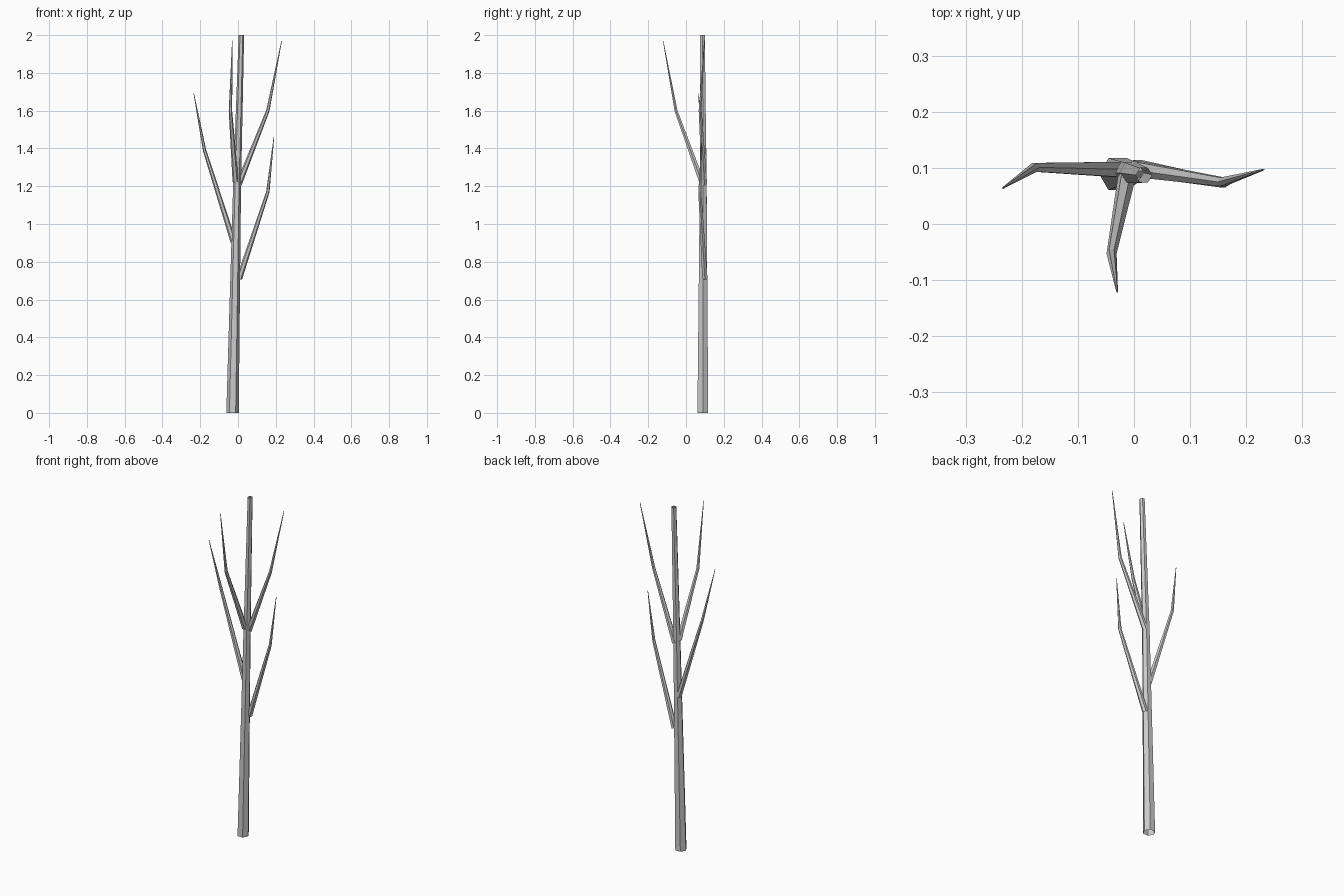
import bpy, bmesh, math
from mathutils import Vector

if "Cube" in bpy.data.objects:
    bpy.data.objects.remove(bpy.data.objects["Cube"])


def tapered_tube(name, points, radii, sides, flat_rings=False, cap=False):
    """Skin a faceted tube along a short path with one radius per point."""
    pts = [Vector(p) for p in points]
    bm = bmesh.new()
    rings = []
    for i, (p, r) in enumerate(zip(pts, radii)):
        d = (pts[min(i + 1, len(pts) - 1)] - pts[max(i - 1, 0)]).normalized()
        if flat_rings:
            d = Vector((0, 0, 1))
        u = Vector((1, 0, 0))
        u = (u - d * u.dot(d)).normalized()
        v = d.cross(u)
        rings.append([bm.verts.new(p + r * (u * math.cos(a) + v * math.sin(a)))
                      for a in (math.tau * k / sides for k in range(sides))])
    for lo, hi in zip(rings, rings[1:]):
        for k in range(sides):
            n = (k + 1) % sides
            bm.faces.new((lo[k], lo[n], hi[n], hi[k]))
    if cap:
        bm.faces.new(rings[-1])
    mesh = bpy.data.meshes.new(name)
    bm.to_mesh(mesh)
    bm.free()
    obj = bpy.data.objects.new(name, mesh)
    bpy.context.collection.objects.link(obj)
    return obj


# Trunk: open six-sided tapering tube leaning slightly right
tapered_tube("trunk",
             [(-0.029, 0.089, 0), (-0.005, 0.091, 1.2), (0.018, 0.087, 2.0)],
             [0.033, 0.021, 0.0145], 6, flat_rings=True)

# Branches: base, elbow and tip
branches = {
    "lower_right_branch": [(0.006, 0.100, 0.71), (0.158, 0.073, 1.17), (0.190, 0.084, 1.46)],
    "lower_left_branch": [(-0.022, 0.097, 0.90), (-0.177, 0.101, 1.39), (-0.234, 0.064, 1.69)],
    "upper_right_branch": [(0.004, 0.098, 1.21), (0.158, 0.075, 1.60), (0.231, 0.097, 1.97)],
    "front_branch": [(-0.013, 0.083, 1.225), (-0.040, -0.053, 1.60), (-0.030, -0.121, 1.97)],
}
for name, path in branches.items():
    tapered_tube(name, path, [0.016, 0.009, 0.0015], 6, cap=True)
